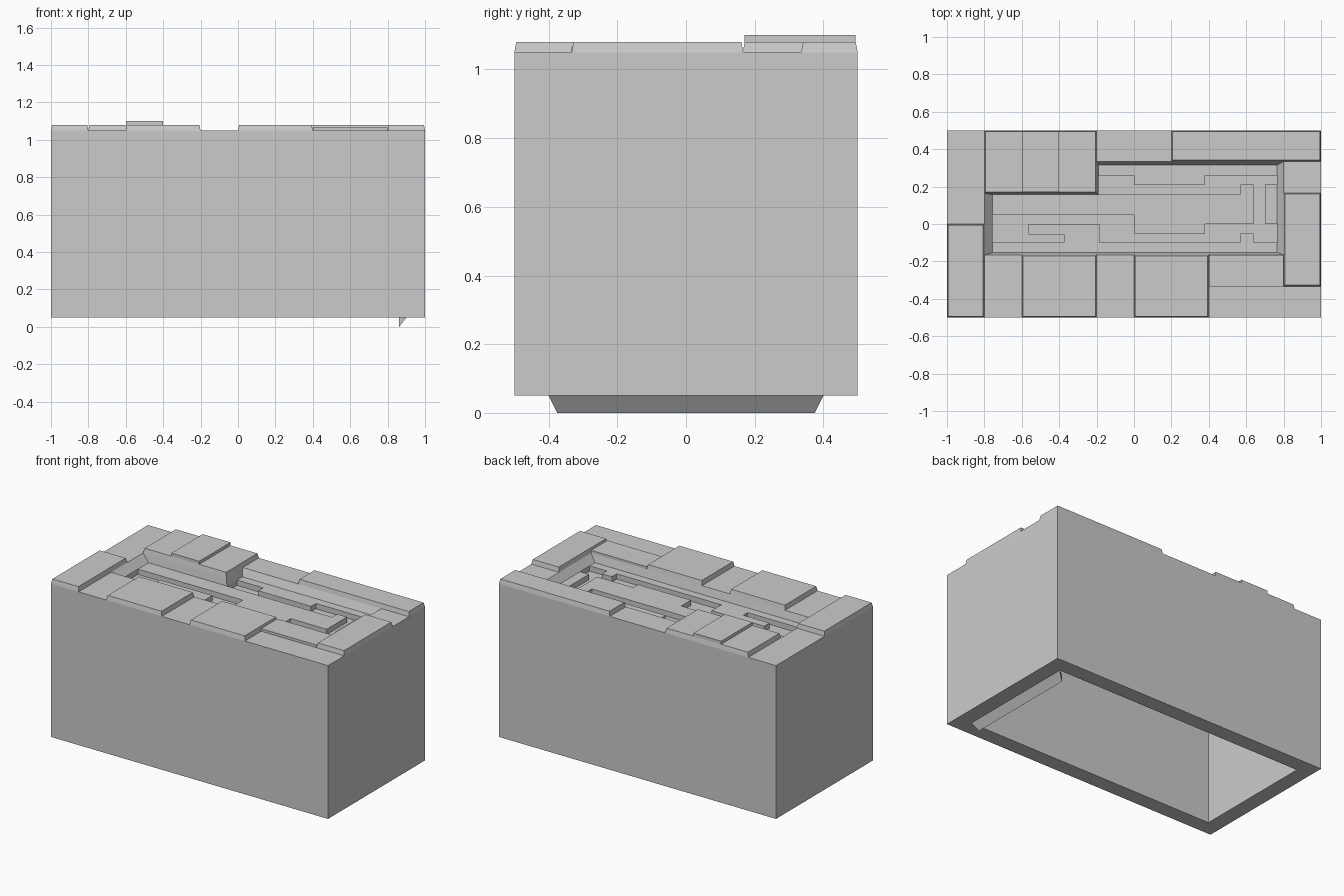
import bpy, bmesh

if "Cube" in bpy.data.objects:
    bpy.data.objects.remove(bpy.data.objects["Cube"])


def loft(name, loops, bottom=True, helper=False):
    """Stack same-sized counter-clockwise outlines [(z, [(x, y)...])...] into a mesh."""
    bm = bmesh.new()
    rings = [[bm.verts.new((x, y, z)) for x, y in pts] for z, pts in loops]
    n = len(rings[0])
    for a, b in zip(rings, rings[1:]):
        for i in range(n):
            j = (i + 1) % n
            bm.faces.new((a[i], a[j], b[j], b[i]))
    bm.faces.new(rings[-1])
    if bottom:
        bm.faces.new(rings[0][::-1])
    mesh = bpy.data.meshes.new(name)
    bm.to_mesh(mesh)
    bm.free()
    ob = bpy.data.objects.new(name, mesh)
    bpy.context.collection.objects.link(ob)
    ob.hide_render = helper
    return ob


def rect(x0, x1, y0, y1):
    return [(x0, y0), (x1, y0), (x1, y1), (x0, y1)]


def cut(target, cutter):
    mod = target.modifiers.new(cutter.name, 'BOOLEAN')
    mod.operation = 'DIFFERENCE'
    mod.solver = 'EXACT'
    mod.object = cutter
    bpy.context.view_layer.objects.active = target
    bpy.ops.object.modifier_apply(modifier=mod.name)
    bpy.data.objects.remove(cutter)


# main body with a stepped basin on top and a hollow underside
outer = rect(-1, 1, -0.5, 0.5)
body = loft("body", [(0.05, outer), (1.05, outer)])
rim = [(-0.8, -0.165), (0.8, -0.165), (0.8, 0.335), (-0.2, 0.335), (-0.2, 0.165), (-0.8, 0.165)]
floor = [(-0.757, -0.153), (0.765, -0.153), (0.765, 0.315), (-0.19, 0.315), (-0.19, 0.157), (-0.757, 0.157)]
LOW, HIGH = 0.965, 1.0
cut(body, loft("basin_cutter", [(LOW, floor), (HIGH, floor), (1.05, rim), (1.2, rim)], helper=True))
hollow = rect(-0.9, 0.9, -0.4, 0.4)
cut(body, loft("hollow_cutter", [(-0.1, hollow), (0.9, hollow)], helper=True))

# raised slabs on the basin floor
slabs = {
    "back_floor_slab": [(-0.19, 0.26), (0, 0.26), (0, 0.21), (0.38, 0.21), (0.38, 0.26),
                        (0.765, 0.26), (0.765, 0.315), (-0.19, 0.315)],
    "middle_floor_slab": [(-0.757, 0.05), (0, 0.05), (0, -0.05), (0.38, -0.05), (0.38, 0.0),
                          (0.64, 0.0), (0.64, 0.21), (0.57, 0.21), (0.57, 0.157), (-0.757, 0.157)],
    "side_floor_slab": rect(0.7, 0.765, 0.0, 0.21),
    "front_floor_slab": [(-0.757, -0.153), (0.765, -0.153), (0.765, -0.1), (0.64, -0.1), (0.64, -0.05),
                         (0.57, -0.05), (0.57, -0.1), (-0.185, -0.1), (-0.185, 0.0), (-0.565, 0.0),
                         (-0.565, -0.055), (-0.375, -0.055), (-0.375, -0.1), (-0.757, -0.1)],
}
for name, pts in slabs.items():
    loft(name, [(LOW, pts), (HIGH, pts)], bottom=False)

# slightly tapered stone blocks around the rim
blocks = {
    "left_block": (-1, -0.8, -0.5, 0),
    "front_left_block": (-0.6, -0.2, -0.5, -0.165),
    "front_middle_block": (0, 0.4, -0.5, -0.165),
    "right_block": (0.8, 1, -0.333, 0.167),
    "back_right_block": (0.2, 1, 0.335, 0.5),
    "back_left_block": (-0.8, -0.2, 0.165, 0.5),
}
t = 0.006
for name, (x0, x1, y0, y1) in blocks.items():
    loft(name, [(1.05, rect(x0, x1, y0, y1)),
                (1.08, rect(x0 + t, x1 - t, y0 + t, y1 - t))], bottom=False)

# tall cap on the back left block and low step at the front right
cap = rect(-0.6, -0.4, 0.171, 0.494)
loft("back_cap", [(1.08, cap), (1.10, cap)], bottom=False)
step = rect(0.4, 0.8, -0.333, -0.165)
loft("front_right_step", [(1.05, step), (1.067, step)], bottom=False)

# sloping lip hanging under the right inner edge
bm = bmesh.new()
ends = []
for s in (-1, 1):
    ends.append([bm.verts.new(p) for p in ((0.9, s * 0.4, 0.05), (0.862, s * 0.375, 0.0),
                                           (0.862, s * 0.375, 0.05))])
a, b = ends
bm.faces.new(a)
bm.faces.new(b)
for i in range(3):
    j = (i + 1) % 3
    bm.faces.new((a[i], a[j], b[j], b[i]))
bmesh.ops.recalc_face_normals(bm, faces=bm.faces)
mesh = bpy.data.meshes.new("under_lip")
bm.to_mesh(mesh)
bm.free()
bpy.context.collection.objects.link(bpy.data.objects.new("under_lip", mesh))
